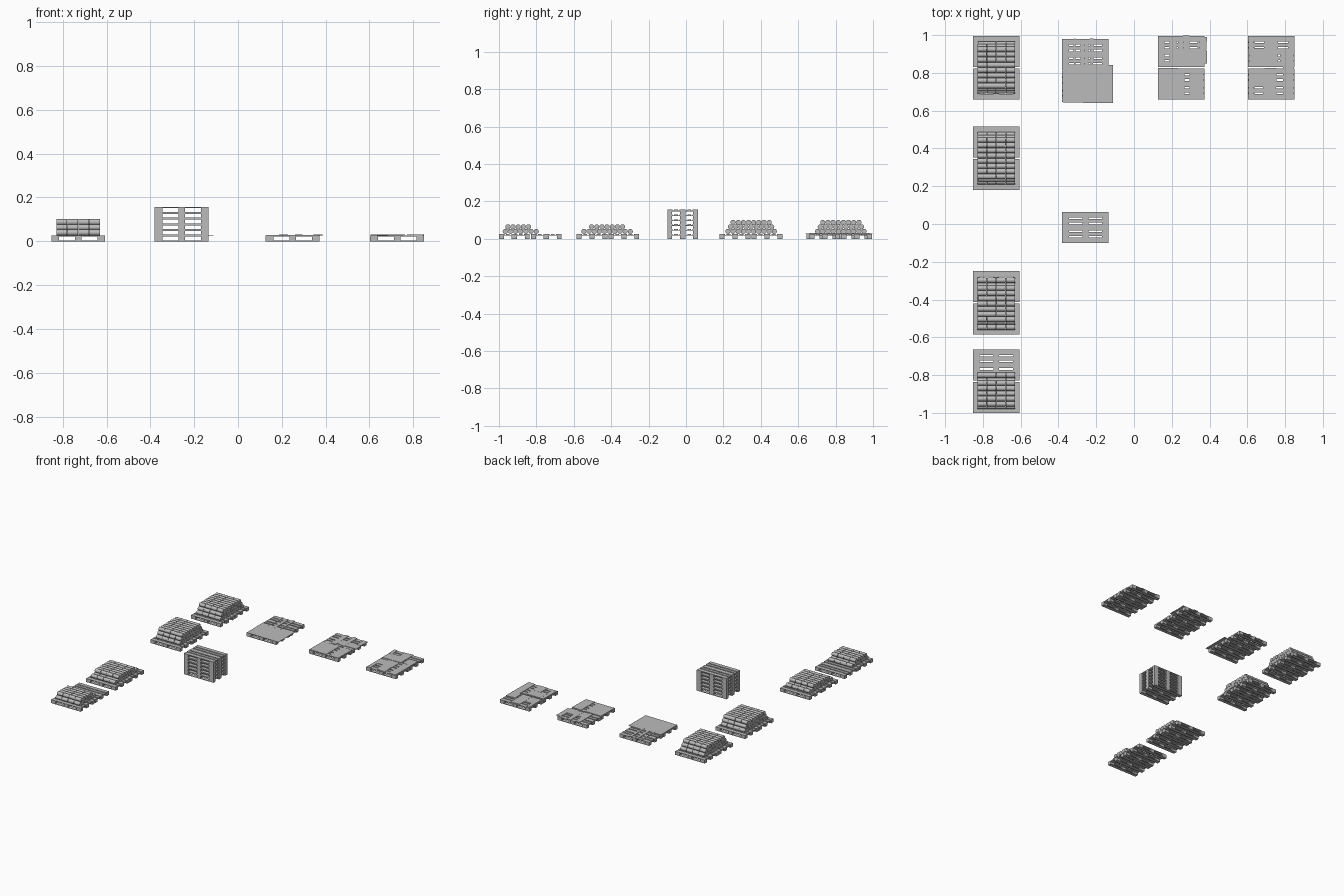
import bpy, bmesh, math, random
from mathutils import Matrix, Vector

random.seed(4)
cube = bpy.data.objects.get("Cube")
if cube:
    bpy.data.objects.remove(cube)

grey = bpy.data.materials.new("plain_grey")
grey.use_nodes = True
grey.diffuse_color = (0.5, 0.5, 0.5, 1)
grey.node_tree.nodes["Principled BSDF"].inputs["Base Color"].default_value = (0.5, 0.5, 0.5, 1)

LENGTH, WIDTH, HEIGHT = 0.246, 0.164, 0.026
GAP = 0.007
DEPTH = WIDTH * 2 + GAP


def box(bm, x, y, z):
    """Add a box spanning the given (low, high) pairs; return its vertices."""
    size = [b - a for a, b in (x, y, z)]
    centre = [(a + b) / 2 for a, b in (x, y, z)]
    matrix = Matrix.Translation(centre) @ Matrix.Diagonal((*size, 1))
    return bmesh.ops.create_cube(bm, size=1, matrix=matrix)["verts"]


def to_mesh(bm, name):
    mesh = bpy.data.meshes.new(name)
    bm.to_mesh(mesh)
    bm.free()
    mesh.materials.append(grey)
    return mesh


def place(mesh, name, location=(0, 0, 0)):
    obj = bpy.data.objects.new(name, mesh)
    obj.location = location
    bpy.context.collection.objects.link(obj)
    return obj


# Pallet: skids, blocks, cross boards and deck boards
def pallet_mesh():
    bm = bmesh.new()
    rows = [(0, 0.026), (0.068, 0.096), (WIDTH - 0.026, WIDTH)]
    columns = [(0, 0.035), (0.108, 0.138), (LENGTH - 0.035, LENGTH)]
    deck = [(0, 0.029), (0.037, 0.057), (0.066, 0.098), (0.107, 0.127), (0.135, WIDTH)]
    for row in rows:
        box(bm, (0, LENGTH), row, (0, 0.004))
        for column in columns:
            box(bm, column, row, (0.004, 0.017))
    for column in columns:
        box(bm, column, (0, WIDTH), (0.017, 0.021))
    for board in deck:
        box(bm, (0, LENGTH), board, (0.021, HEIGHT))
    return to_mesh(bm, "pallet")


pallet = pallet_mesh()


def pallet_pair(name, x, y):
    place(pallet, name + "_front_pallet", (x, y, 0))
    place(pallet, name + "_back_pallet", (x, y + WIDTH + GAP, 0))


# Log pile: layers packed in the hollows of the layer below
RADIUS = 0.0138


def log_pile(name, x, y, layers):
    bm = bmesh.new()
    piece = 0.05
    for level, (first, count) in enumerate(layers):
        z = HEIGHT + RADIUS + level * RADIUS * math.sqrt(3)
        for i in range(count):
            cy = y + (2 * (first + i) + level + 1) * RADIUS
            for k in range(4):
                cx = x + 0.023 + (k + 0.5) * piece + random.uniform(-1, 1) * 0.001
                spin = Matrix.Rotation(math.pi / 2, 4, "Y")
                bmesh.ops.create_cone(
                    bm, cap_ends=True, segments=12, radius1=RADIUS, radius2=RADIUS,
                    depth=piece - 0.002, matrix=Matrix.Translation((cx, cy, z)) @ spin)
    obj = place(to_mesh(bm, name), name)
    bpy.ops.object.select_all(action="DESELECT")
    obj.select_set(True)
    bpy.context.view_layer.objects.active = obj
    bpy.ops.object.shade_smooth_by_angle(angle=math.radians(40))


piles = [
    ("rear_pile", 0.66, 0.69, [(0, 10), (0, 9), (0, 8)]),
    ("middle_pile", 0.18, 0.21, [(0, 10), (0, 9), (0, 8)]),
    ("low_pile", -0.585, -0.56, [(0, 10), (1, 7)]),
    ("front_pile", -1, -0.98, [(0, 7), (0, 5)]),
]
for name, y, start, layers in piles:
    pallet_pair(name, -0.852, y)
    log_pile(name + "_logs", -0.852, start, layers)

# Free-standing pallet stack
for i in range(6):
    place(pallet, "stacked_pallet", (-0.38, -0.1, i * HEIGHT))


# Thin broken sheets lying on the pallets
def sheets(name, x, y, pieces):
    bm = bmesh.new()
    for i, (x0, x1, y0, y1) in enumerate(pieces):
        low = HEIGHT + 0.0004 * i
        verts = box(bm, (x0, x1), (y0, y1), (low, low + 0.003))
        # Ragged corners, the same above and below
        for a, b in ((x0, y0), (x0, y1), (x1, y0), (x1, y1)):
            nudge = Vector((random.uniform(-1, 1), random.uniform(-1, 1), 0)) * 0.003
            for v in verts:
                if (v.co.xy - Vector((a, b))).length < 0.0001:
                    v.co += nudge
                    v.tag = True
    place(to_mesh(bm, name), name, (x, y, 0))


back = WIDTH + GAP
covered = [
    ("left_sheets", -0.38, 0.645, [
        (0, 0.27, -0.004, 0.195), (0.06, 0.072, back, DEPTH),
        (0.095, 0.12, back, DEPTH), (0.15, 0.165, back, DEPTH)]),
    ("centre_sheets", 0.126, 0.66, [
        (0, 0.14, 0.003, WIDTH), (0.167, 0.244, 0.003, WIDTH),
        (0.08, 0.262, 0.19, 0.255), (0.065, 0.1, back, DEPTH),
        (0.135, 0.165, 0.18, DEPTH), (0.22, 0.258, 0.25, DEPTH - 0.005)]),
    ("right_sheets", 0.603, 0.66, [
        (0.003, 0.03, 0.003, WIDTH), (0.03, 0.15, 0.085, WIDTH),
        (0.08, 0.15, 0.003, 0.09), (0.185, 0.243, 0.003, 0.26),
        (0.003, 0.09, 0.185, 0.27), (0.085, 0.16, 0.185, DEPTH - 0.003),
        (0.17, 0.243, 0.185, 0.265), (0.003, 0.03, 0.26, DEPTH - 0.003)]),
]
for name, x, y, pieces in covered:
    pallet_pair(name, x, y)
    sheets(name, x, y, pieces)
